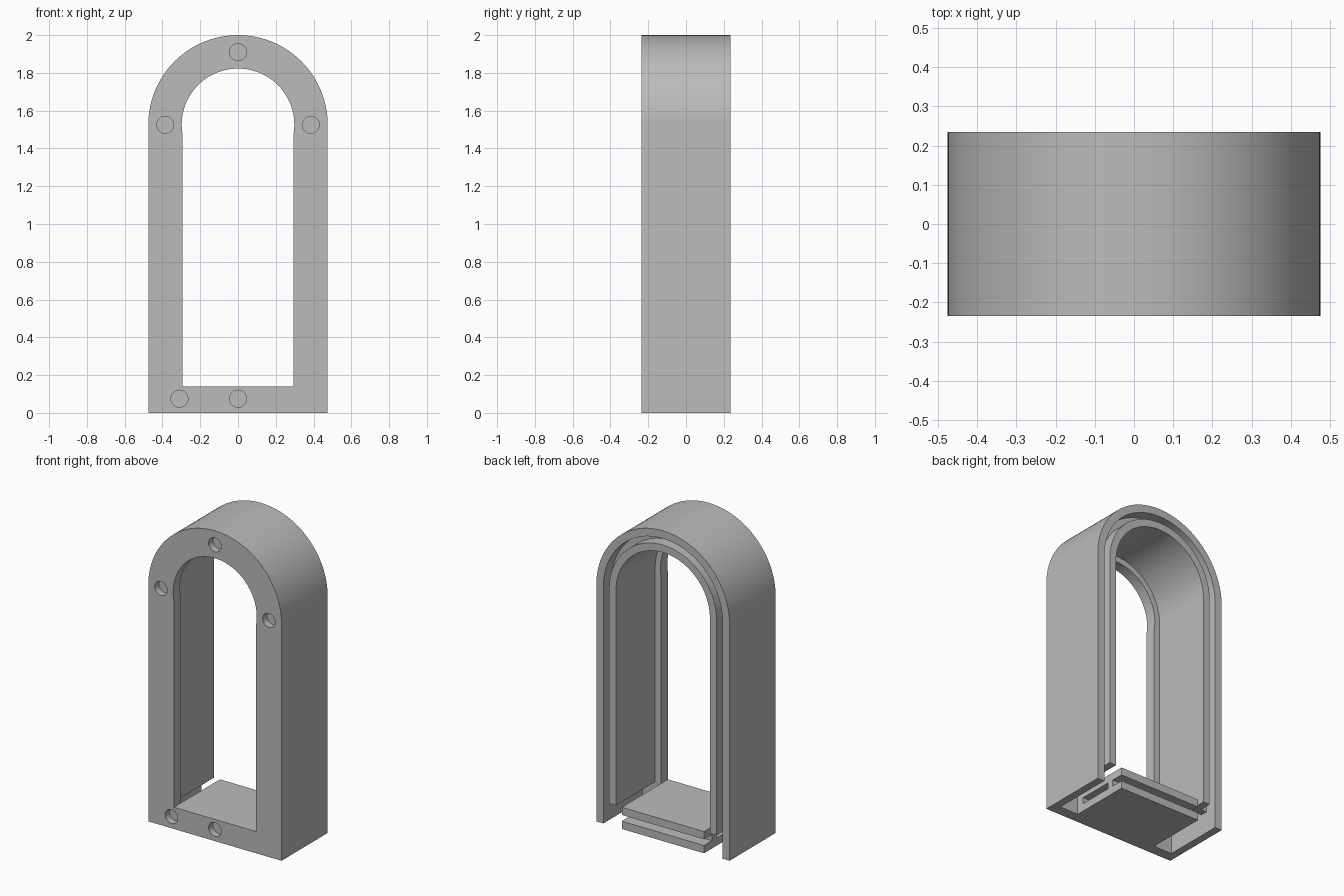
import bpy, bmesh, math

cube = bpy.data.objects.get("Cube")
if cube:
    bpy.data.objects.remove(cube)

FRONT, BACK = -0.235, 0.235
PLATE_BACK = FRONT + 0.07      # rear of the front plate
SPRING = 1.525                 # height where the arch begins

grey = bpy.data.materials.new("plain_grey")
grey.use_nodes = True
grey.diffuse_color = (0.5, 0.5, 0.5, 1)
grey.node_tree.nodes["Principled BSDF"].inputs["Base Color"].default_value = (0.5, 0.5, 0.5, 1)


def finish(name, bm):
    bmesh.ops.recalc_face_normals(bm, faces=bm.faces)
    mesh = bpy.data.meshes.new(name)
    bm.to_mesh(mesh)
    bm.free()
    mesh.materials.append(grey)
    obj = bpy.data.objects.new(name, mesh)
    bpy.context.collection.objects.link(obj)
    return obj


def arch(radius, bottom, half=None, steps=64):
    """Arch outline from right foot to left foot; legs may pinch in slightly."""
    half = half or radius
    dip = math.acos(half / radius)
    arc = [-dip + (math.pi + 2 * dip) * i / steps for i in range(steps + 1)]
    curve = [(radius * math.cos(a), SPRING + radius * math.sin(a)) for a in arc]
    return [(half, bottom)] + curve + [(-half, bottom)]


def prism(name, loops, y0, y1):
    """Fill the outlines (later ones are holes) and extrude along y."""
    bm = bmesh.new()
    edges = []
    for loop in loops:
        vs = [bm.verts.new((x, y0, z)) for x, z in loop]
        edges += [bm.edges.new((a, b)) for a, b in zip(vs, vs[1:] + vs[:1])]
    bmesh.ops.triangle_fill(bm, edges=edges, use_beauty=True)
    result = bmesh.ops.extrude_face_region(bm, geom=bm.faces[:], use_keep_orig=True)
    for v in result["geom"]:
        if isinstance(v, bmesh.types.BMVert):
            v.co.y = y1
    return finish(name, bm)


def band(name, outer, inner, bottom, y0, y1):
    return prism(name, [arch(outer, bottom) + arch(inner, bottom)[::-1]], y0, y1)


def box(name, half, z0, z1, y0, y1):
    return prism(name, [[(-half, z0), (half, z0), (half, z1), (-half, z1)]], y0, y1)


# Front plate with the arched opening
plate = prism("front_plate", [arch(0.475, 0), arch(0.298, 0.14, 0.293)], FRONT, PLATE_BACK)

# Shallow round recesses in the front plate
bm = bmesh.new()
for x, z in [(0, 1.91), (-0.385, SPRING), (0.385, SPRING), (-0.31, 0.075), (0, 0.075), (0.31, 0.075)]:
    made = bmesh.ops.create_cone(bm, cap_ends=True, segments=40, radius1=0.045, radius2=0.045, depth=0.1)
    for v in made["verts"]:
        v.co = (x + v.co.x, FRONT - 0.005 + v.co.z, z + v.co.y)
cutter = finish("recess_cutter", bm)
cutter.hide_render = True
cutter.hide_set(True)
mod = plate.modifiers.new("recesses", "BOOLEAN")
mod.operation = "DIFFERENCE"
mod.solver = "EXACT"
mod.object = cutter

# Nested arched walls with a groove between them
parts = [
    plate,
    band("outer_wall", 0.475, 0.425, 0, PLATE_BACK, BACK),
    band("inner_wall", 0.383, 0.335, 0.14, PLATE_BACK, BACK),
    band("groove_floor", 0.425, 0.383, 0.14, 0.11, 0.155),
    # Base shelves and the webs that join them
    box("lower_shelf", 0.293, 0, 0.05, PLATE_BACK, BACK),
    box("upper_shelf", 0.293, 0.09, 0.14, PLATE_BACK, BACK),
    box("front_web", 0.293, 0.05, 0.09, PLATE_BACK, PLATE_BACK + 0.05),
    box("back_web", 0.293, 0.05, 0.09, 0.11, 0.155),
]

# Smooth curved surfaces, crisp edges
bpy.ops.object.select_all(action="DESELECT")
for obj in parts:
    obj.select_set(True)
bpy.context.view_layer.objects.active = plate
bpy.ops.object.shade_smooth_by_angle()
